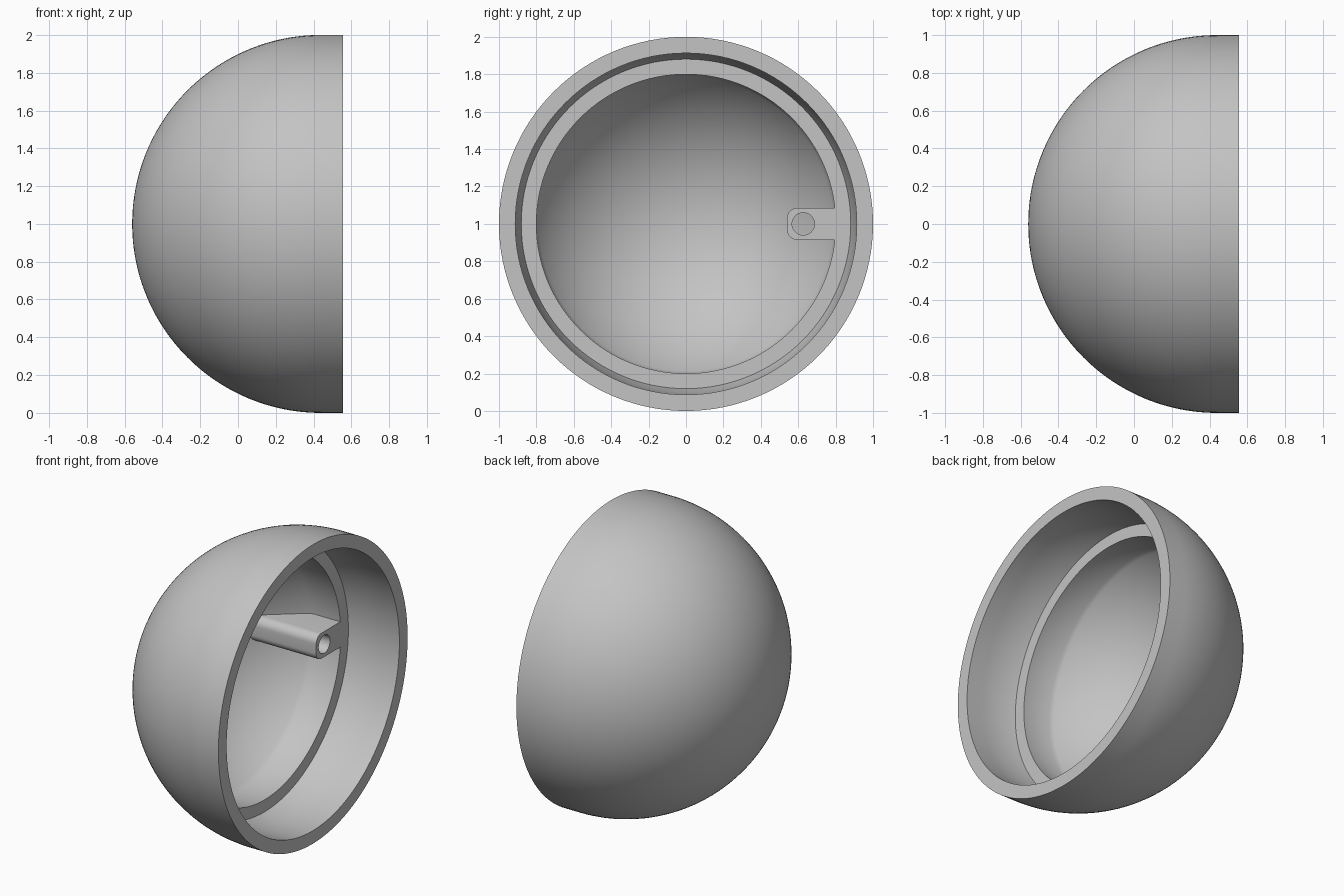
import bpy, bmesh, math

if "Cube" in bpy.data.objects:
    bpy.data.objects.remove(bpy.data.objects["Cube"])

CX, RIM = 0.44, 0.555        # dome centre and open rim along x
R_OUT, R_IN = 1.0, 0.913     # outer and inner dome radius
LEDGE_X, LEDGE_R = 0.20, 0.80
SEG = 128

grey = bpy.data.materials.new("light_grey")
grey.diffuse_color = (0.55, 0.55, 0.55, 1)
grey.use_nodes = True
grey.node_tree.nodes["Principled BSDF"].inputs["Base Color"].default_value = grey.diffuse_color


def finish(bm, name):
    bmesh.ops.remove_doubles(bm, verts=bm.verts, dist=1e-5)
    mesh = bpy.data.meshes.new(name)
    bm.to_mesh(mesh)
    bm.free()
    mesh.materials.append(grey)
    ob = bpy.data.objects.new(name, mesh)
    bpy.context.collection.objects.link(ob)
    ob.location.z = 1
    bpy.ops.object.select_all(action='DESELECT')
    ob.select_set(True)
    bpy.context.view_layer.objects.active = ob
    bpy.ops.object.shade_smooth_by_angle(angle=math.radians(30))
    return ob


def arc(radius, a0, a1, n):
    """Points (x, r) on a circle about the dome centre; angle 0 is the pole."""
    return [(CX - radius * math.cos(a0 + (a1 - a0) * i / n),
             radius * math.sin(a0 + (a1 - a0) * i / n)) for i in range(n + 1)]


# Dome shell with open rim and inner ledge, one revolved profile
q = math.pi / 2
x_ledge_angle = math.acos((CX - LEDGE_X) / R_IN)
ring_angle = math.asin(LEDGE_R / R_IN)
profile = arc(R_OUT, 0, q, 48) + [(RIM, R_OUT), (RIM, R_IN)]
profile += arc(R_IN, q, x_ledge_angle, 10)
profile += [(LEDGE_X, LEDGE_R)]
profile += arc(R_IN, ring_angle, 0, 36)
bm = bmesh.new()
vs = [bm.verts.new((x, 0, r)) for x, r in profile]
es = [bm.edges.new(p) for p in zip(vs, vs[1:])]
bmesh.ops.spin(bm, geom=vs + es, cent=(0, 0, 0), axis=(1, 0, 0),
               angle=math.tau, steps=SEG, use_merge=True)
bmesh.ops.remove_doubles(bm, verts=bm.verts, dist=1e-5)
bmesh.ops.recalc_face_normals(bm, faces=bm.faces)
finish(bm, "dome_shell")

# Screw boss joined to the ledge, running back to the dome wall
BY, HW, TIP, FIL, HOLE = 0.627, 0.085, 0.54, 0.055, 0.06


def back_x(y, z):
    return CX - math.sqrt(0.92 ** 2 - y * y - z * z)


outline = []
for sign, start in ((1, q), (-1, math.pi)):      # rounded free corners
    for i in range(9):
        a = start + q * i / 8
        outline.append((TIP + FIL + FIL * math.cos(a),
                        sign * (HW - FIL) + FIL * math.sin(a)))
n_arc = 8
end = math.asin(HW / LEDGE_R)
wall = [(LEDGE_R * math.cos(t), LEDGE_R * math.sin(t))
        for t in (-end + 2 * end * i / n_arc for i in range(n_arc + 1))]
loop = outline + wall
hole = [(BY + HOLE * math.cos(math.tau * i / 32),
         HOLE * math.sin(math.tau * i / 32)) for i in range(32)]

bm = bmesh.new()
edges = []
for pts, skip, flip in ((loop, range(len(outline), len(loop) - 1), False),
                        (hole, (), True)):
    front = [bm.verts.new((LEDGE_X, y, z)) for y, z in pts]
    back = [bm.verts.new((back_x(y, z), y, z)) for y, z in pts]
    for i in range(len(pts)):
        j = (i + 1) % len(pts)
        edges.append(bm.edges.new((front[i], front[j])))
        if i not in skip:                        # no wall inside the ledge ring
            quad = [front[j], front[i], back[i], back[j]]
            bm.faces.new(quad[::-1] if flip else quad)
res = bmesh.ops.triangle_fill(bm, edges=edges, use_beauty=True, normal=(1, 0, 0))
for f in res["geom"]:
    if isinstance(f, bmesh.types.BMFace):
        f.normal_update()
        if f.normal.x < 0:
            f.normal_flip()
finish(bm, "screw_boss")
